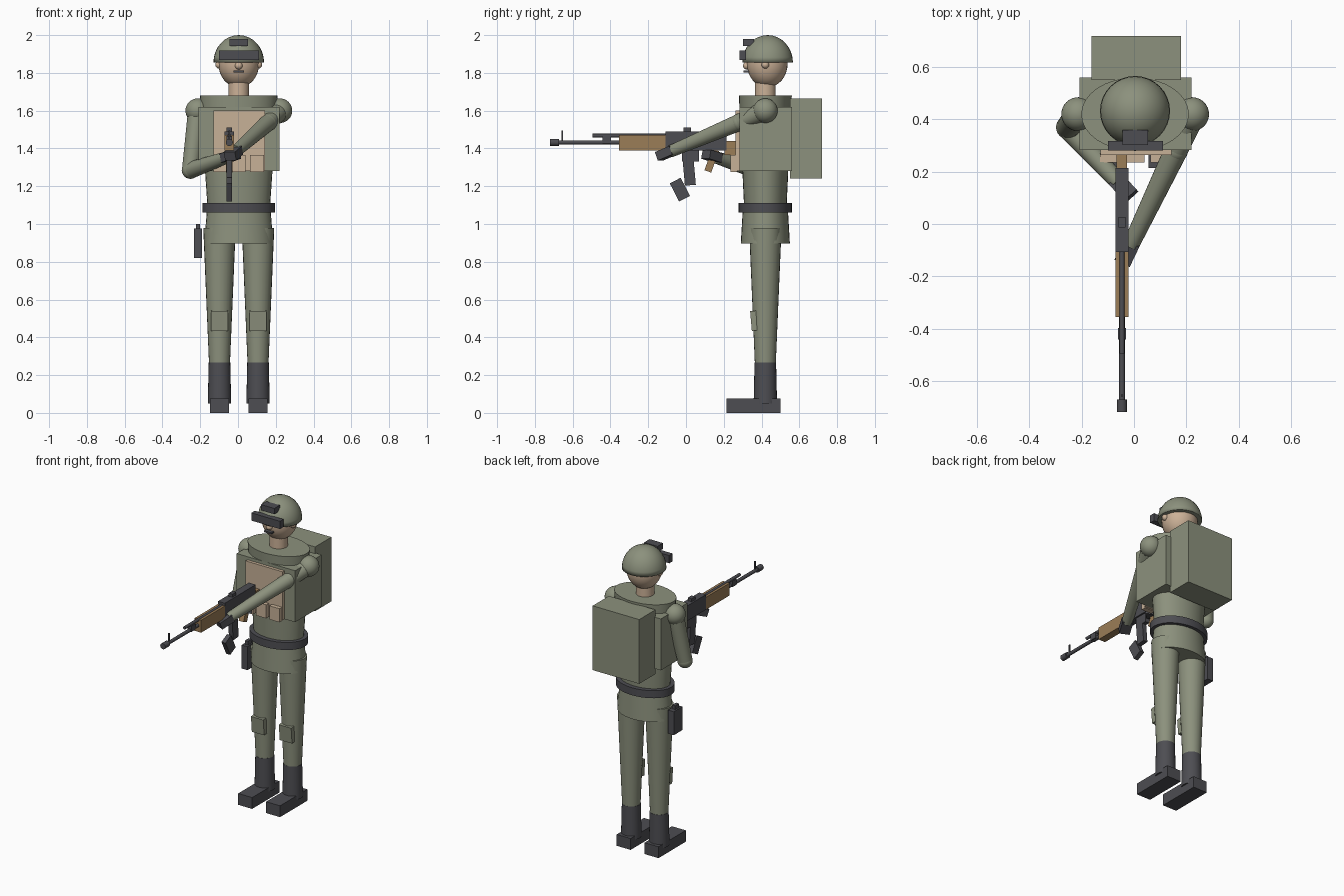
import bpy, math
from mathutils import Vector

if "Cube" in bpy.data.objects:
    bpy.data.objects.remove(bpy.data.objects["Cube"])

CX, CY = 0.004, 0.42


def mat(name, rgb):
    m = bpy.data.materials.new(name)
    m.diffuse_color = (*rgb, 1)
    m.use_nodes = True
    m.node_tree.nodes["Principled BSDF"].inputs["Base Color"].default_value = m.diffuse_color
    return m


GREEN = mat("olive_cloth", (0.262, 0.283, 0.205))
DARK = mat("dark_grey", (0.075, 0.075, 0.085))
SKIN = mat("skin", (0.60, 0.44, 0.31))
TAN = mat("tan_cloth", (0.57, 0.44, 0.31))
WOOD = mat("wood", (0.33, 0.205, 0.095))


def finish(name, material, smooth=False):
    o = bpy.context.object
    o.name = name
    o.data.materials.append(material)
    if smooth:
        bpy.ops.object.transform_apply(location=False, rotation=True, scale=True)
        bpy.ops.object.shade_smooth_by_angle(angle=math.radians(35))
    return o


def box(name, x, y, z, material, tilt=0):
    """Box from (min, max) ranges, tilted about the x axis."""
    r = (x, y, z)
    bpy.ops.mesh.primitive_cube_add(size=1, location=[(a + b) / 2 for a, b in r],
                                    rotation=(math.radians(tilt), 0, 0))
    bpy.context.object.scale = [b - a for a, b in r]
    return finish(name, material)


def ball(name, c, r, material):
    bpy.ops.mesh.primitive_uv_sphere_add(segments=32, ring_count=16, radius=1, location=c)
    bpy.context.object.scale = r if isinstance(r, tuple) else (r, r, r)
    return finish(name, material, True)


def rod(name, a, b, r1, r2, material, sides=24):
    """Tapered cylinder from a to b."""
    a, b = Vector(a), Vector(b)
    d = b - a
    bpy.ops.mesh.primitive_cone_add(vertices=sides, radius1=r1, radius2=r2, depth=d.length,
                                    location=(a + b) / 2,
                                    rotation=d.to_track_quat('Z', 'Y').to_euler())
    return finish(name, material, True)


def oval(name, z0, z1, rx0, rx1, ratio, material):
    """Elliptical tapered body section."""
    bpy.ops.mesh.primitive_cone_add(vertices=32, radius1=rx0, radius2=rx1, depth=z1 - z0,
                                    location=(CX, CY, (z0 + z1) / 2))
    bpy.context.object.scale = (1, ratio, 1)
    return finish(name, material, True)


def glove(name, c, direction, size):
    """Hand block aligned with the forearm."""
    bpy.ops.mesh.primitive_cube_add(size=1, location=c,
                                    rotation=Vector(direction).to_track_quat('Y', 'Z').to_euler())
    bpy.context.object.scale = size
    return finish(name, DARK)


# Head
ball("head", (CX, 0.43, 1.85), (0.108, 0.108, 0.127), SKIN)
rod("neck", (CX, CY, 1.66), (CX, CY, 1.76), 0.055, 0.055, SKIN)
ball("nose", (CX, 0.322, 1.838), 0.02, SKIN)
box("mouth", (CX - 0.027, CX + 0.027), (0.305, 0.34), (1.802, 1.812), DARK)
for s, side in ((-1, "right"), (1, "left")):
    ball(side + "_ear", (CX + s * 0.104, CY, 1.843), 0.02, SKIN)

# Helmet: half ball closed underneath
helmet = ball("helmet", (CX, 0.432, 1.855), (0.134, 0.134, 0.145), GREEN)
for v in helmet.data.vertices:
    v.co.z = max(v.co.z, 0)
box("goggles", (-0.1, 0.11), (0.282, 0.318), (1.867, 1.918), DARK)
box("helmet_mount", (-0.044, 0.054), (0.303, 0.36), (1.942, 1.98), DARK)

# Body
oval("torso", 1.07, 1.68, 0.164, 0.206, 0.68, GREEN)
oval("pelvis", 0.897, 1.08, 0.183, 0.168, 0.71, GREEN)
oval("belt", 1.06, 1.11, 0.191, 0.191, 0.74, DARK)
box("vest", (-0.208, 0.22), (0.283, 0.56), (1.28, 1.62), GREEN)
box("backpack", (-0.162, 0.179), (0.55, 0.72), (1.24, 1.665), GREEN)
box("chest_panel", (-0.129, 0.143), (0.263, 0.295), (1.28, 1.6), TAN)
for i in range(3):
    x = -0.093 + i * 0.097
    box(f"chest_pouch_{i}", (x - 0.037, x + 0.037), (0.236, 0.27), (1.275, 1.365), TAN)
box("holster", (-0.233, -0.19), (0.37, 0.46), (0.82, 0.975), DARK)
box("holster_grip", (-0.222, -0.2), (0.39, 0.43), (0.97, 1.0), DARK)

# Legs and boots
for s, side in ((-1, "right"), (1, "left")):
    x = CX + s * 0.102
    rod(side + "_leg", (x, CY, 0.25), (x, CY, 0.98), 0.055, 0.086, GREEN)
    rod(side + "_boot_shaft", (x, CY, 0.05), (x, CY, 0.268), 0.062, 0.057, DARK)
    box(side + "_boot_foot", (x - 0.051, x + 0.051), (0.215, 0.5), (0, 0.075), DARK)
    box(side + "_knee_pad", (x - 0.045, x + 0.045), (0.344, 0.376), (0.435, 0.54), GREEN, 5)

# Arms: shoulder, elbow, wrist
arms = {
    "right": ((-0.213, CY, 1.6), (-0.252, 0.37, 1.285), (-0.06, 0.16, 1.352)),
    "left": ((0.222, CY, 1.6), (0.16, 0.28, 1.537), (-0.012, -0.08, 1.385)),
}
for side, (sh, el, wr) in arms.items():
    ball(side + "_shoulder", sh, 0.065, GREEN)
    rod(side + "_upper_arm", sh, el, 0.052, 0.045, GREEN)
    ball(side + "_elbow", el, 0.046, GREEN)
    rod(side + "_forearm", el, wr, 0.045, 0.032, GREEN)
    d = (Vector(wr) - Vector(el)).normalized()
    glove(side + "_glove", Vector(wr) + d * 0.03, d, (0.065, 0.09, 0.048))

# Rifle
GX = -0.046


def gun_box(name, half, y, z, material, tilt=0):
    return box(name, (GX - half, GX + half), y, z, material, tilt)


rod("barrel", (GX, -0.69, 1.432), (GX, -0.3, 1.432), 0.011, 0.011, DARK, 16)
rod("muzzle", (GX, -0.72, 1.432), (GX, -0.672, 1.432), 0.019, 0.019, DARK, 16)
rod("gas_tube", (GX, -0.495, 1.468), (GX, -0.1, 1.468), 0.01, 0.01, DARK, 16)
gun_box("front_sight", 0.004, (-0.66, -0.652), (1.432, 1.495), DARK)
gun_box("gas_block", 0.015, (-0.442, -0.398), (1.425, 1.465), DARK)
gun_box("handguard", 0.025, (-0.355, -0.108), (1.39, 1.472), WOOD)
gun_box("receiver", 0.025, (-0.108, 0.215), (1.39, 1.49), DARK)
gun_box("rear_sight", 0.014, (-0.013, 0.026), (1.485, 1.51), DARK)
gun_box("stock", 0.02, (0.205, 0.275), (1.365, 1.44), WOOD)
gun_box("grip", 0.018, (0.117, 0.155), (1.275, 1.395), WOOD, -20)
gun_box("magazine_well", 0.015, (-0.02, 0.07), (1.33, 1.395), DARK)
gun_box("magazine_upper", 0.015, (-0.012, 0.046), (1.205, 1.345), DARK, 5)
gun_box("magazine_lower", 0.015, (-0.065, 0.0), (1.128, 1.236), DARK, 27)
